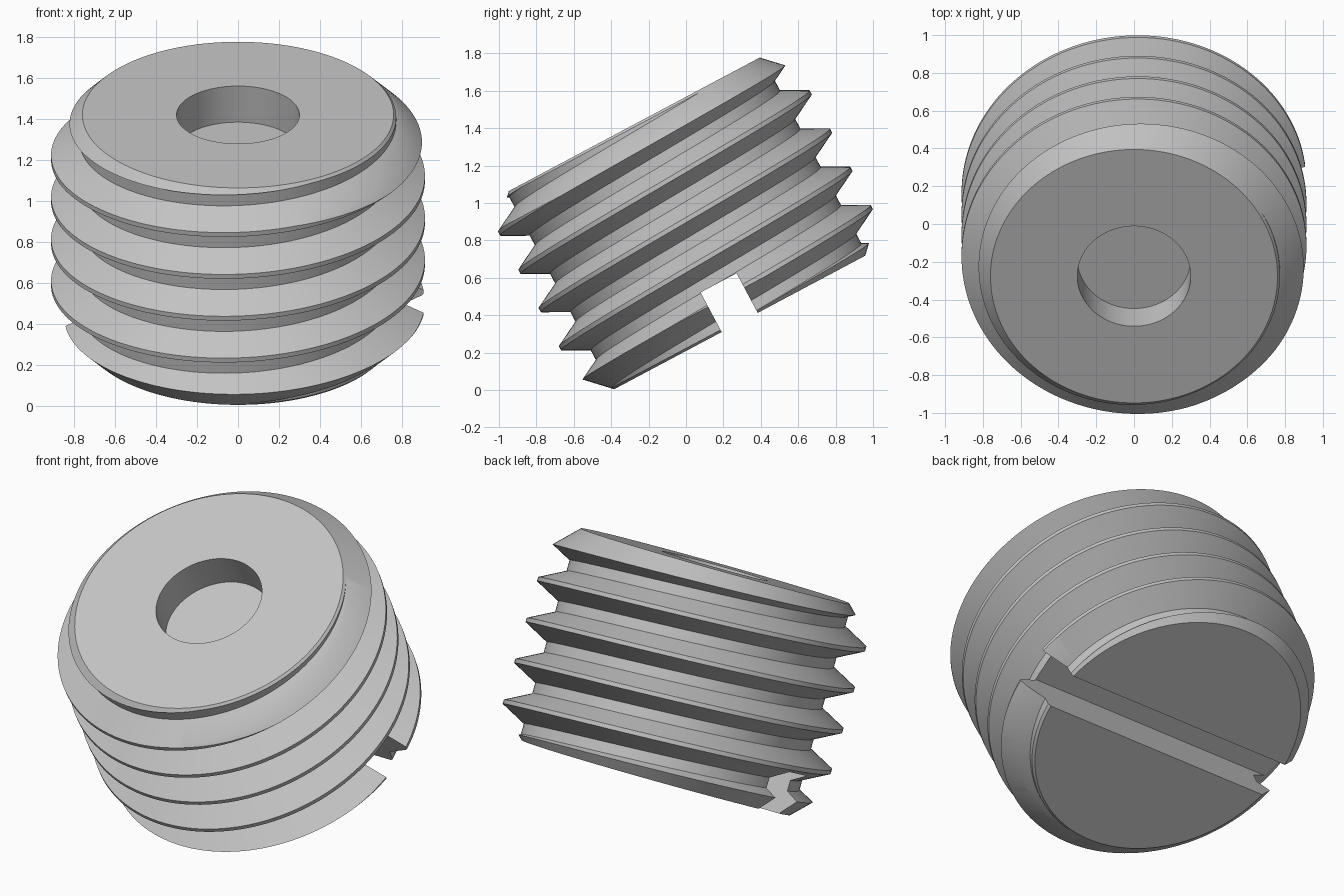
import bpy, bmesh
from math import sin, cos, pi, radians

if "Cube" in bpy.data.objects:
    bpy.data.objects.remove(bpy.data.objects["Cube"], do_unlink=True)

SEG = 144
LENGTH = 1.2
PITCH = 0.2315
CREST_R, ROOT_R, END_R = 0.913, 0.773, 0.76
CREST_START = 0.85 - 7 * PITCH   # crest height at angle zero, below the screw
TURNS = 10

steel = bpy.data.materials.new("steel grey")
steel.use_nodes = True
grey = (0.55, 0.55, 0.55, 1)
steel.diffuse_color = grey
steel.node_tree.nodes["Principled BSDF"].inputs["Base Color"].default_value = grey


def finish(name, bm):
    bmesh.ops.recalc_face_normals(bm, faces=bm.faces[:])
    mesh = bpy.data.meshes.new(name)
    bm.to_mesh(mesh)
    bm.free()
    mesh.materials.append(steel)
    obj = bpy.data.objects.new(name, mesh)
    bpy.context.collection.objects.link(obj)
    return obj


def lathe(name, profile):
    """Closed solid of revolution from (radius, height) points."""
    bm = bmesh.new()
    rings = [[bm.verts.new((r * cos(2 * pi * j / SEG), r * sin(2 * pi * j / SEG), z))
              for j in range(SEG)] for r, z in profile]
    for a, b in zip(rings, rings[1:]):
        for j in range(SEG):
            k = (j + 1) % SEG
            bm.faces.new((a[j], a[k], b[k], b[j]))
    bm.faces.new(rings[0])
    bm.faces.new(rings[-1])
    return finish(name, bm)


def helix_thread(name):
    """Right-handed thread: each column climbs one pitch per turn."""
    tooth = [(-0.012, CREST_R), (0.012, CREST_R),
             (PITCH / 2 - 0.03, ROOT_R), (PITCH / 2 + 0.03, ROOT_R)]
    bm = bmesh.new()
    cols = []
    for j in range(SEG):
        a = 2 * pi * j / SEG
        rise = CREST_START + PITCH * j / SEG
        cols.append([bm.verts.new((r * cos(a), r * sin(a), rise + turn * PITCH + dz))
                     for turn in range(TURNS) for dz, r in tooth])
    rows = len(cols[0])
    for j in range(SEG):
        shift = len(tooth) if j == SEG - 1 else 0
        nxt = cols[(j + 1) % SEG]
        for i in range(rows - 1 - shift):
            bm.faces.new((cols[j][i], nxt[i + shift],
                          nxt[i + 1 + shift], cols[j][i + 1]))
    # the last strip joins one tooth higher, so close both open ends with fans
    low = bm.verts.new((0, 0, CREST_START))
    high = bm.verts.new((0, 0, CREST_START + TURNS * PITCH))
    for e in [e for e in bm.edges if e.is_boundary]:
        tip = low if e.verts[0].co.z < LENGTH / 2 else high
        bm.faces.new((e.verts[0], e.verts[1], tip))
    return finish(name, bm)


def box(name, size, centre):
    bm = bmesh.new()
    bmesh.ops.create_cube(bm, size=1)
    bmesh.ops.scale(bm, vec=size, verts=bm.verts[:])
    bmesh.ops.translate(bm, vec=centre, verts=bm.verts[:])
    return finish(name, bm)


def boolean(target, cutter, operation):
    mod = target.modifiers.new(cutter.name, "BOOLEAN")
    mod.operation = operation
    mod.solver = "EXACT"
    mod.object = cutter
    bpy.context.view_layer.objects.active = target
    bpy.ops.object.modifier_apply(modifier=mod.name)
    bpy.data.objects.remove(cutter, do_unlink=True)


# threaded body trimmed to a cylinder with chamfered ends
screw = helix_thread("threaded_screw")
chamfer = 0.2
blank = lathe("chamfered_blank", [(END_R, 0), (END_R + chamfer, chamfer),
                                  (END_R + chamfer, LENGTH - chamfer), (END_R, LENGTH)])
boolean(screw, blank, "INTERSECT")

# round blind hole in the upper end
hole = lathe("hole_cutter", [(0.3, LENGTH - 0.2), (0.3, LENGTH + 0.2)])
boolean(screw, hole, "DIFFERENCE")

# driver slot across the lower end
slot = box("slot_cutter", (3, 0.218, 0.48), (0, 0, 0))
boolean(screw, slot, "DIFFERENCE")

# smooth curved walls, crisp thread edges
bpy.ops.object.select_all(action="DESELECT")
screw.select_set(True)
bpy.context.view_layer.objects.active = screw
bpy.ops.object.shade_smooth_by_angle(angle=radians(25))

# lean the screw towards the front
screw.rotation_euler = (radians(28), 0, 0)
screw.location = (0, 0.287, 0.361)
